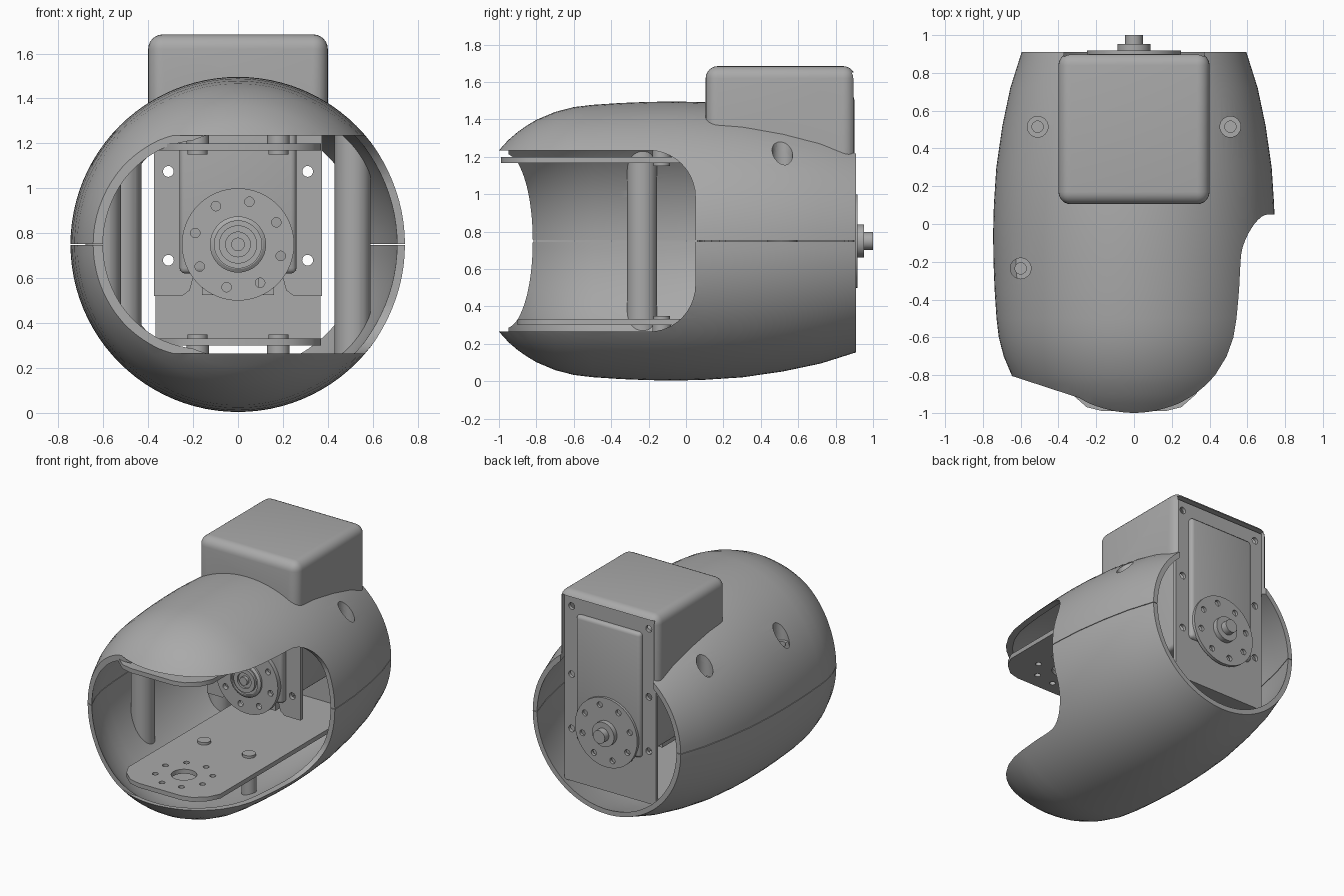
import bpy, bmesh, math
from math import sin, cos, pi, radians

if "Cube" in bpy.data.objects:
    bpy.data.objects.remove(bpy.data.objects["Cube"], do_unlink=True)

grey = bpy.data.materials.new("plain grey")
grey.use_nodes = True
grey.diffuse_color = (0.4, 0.4, 0.4, 1)
grey.node_tree.nodes["Principled BSDF"].inputs["Base Color"].default_value = (0.4, 0.4, 0.4, 1)

MID = 0.75  # height of the body axis


def finish(name, bm):
    bmesh.ops.remove_doubles(bm, verts=bm.verts, dist=1e-5)
    bmesh.ops.recalc_face_normals(bm, faces=bm.faces)
    mesh = bpy.data.meshes.new(name)
    bm.to_mesh(mesh)
    bm.free()
    mesh.materials.append(grey)
    obj = bpy.data.objects.new(name, mesh)
    bpy.context.collection.objects.link(obj)
    return obj


def prism(name, pts, axis, lo, hi):
    """Extrude a flat outline along an axis."""
    place = {"x": lambda a, b, t: (t, a, b),
             "y": lambda a, b, t: (a, t, b),
             "z": lambda a, b, t: (a, b, t)}[axis]
    bm = bmesh.new()
    low = [bm.verts.new(place(a, b, lo)) for a, b in pts]
    high = [bm.verts.new(place(a, b, hi)) for a, b in pts]
    bm.faces.new(low)
    bm.faces.new(high)
    n = len(pts)
    for i in range(n):
        j = (i + 1) % n
        bm.faces.new((low[i], low[j], high[j], high[i]))
    return finish(name, bm)


def circle(a, b, r, n=32):
    return [(a + r * cos(2 * pi * i / n), b + r * sin(2 * pi * i / n)) for i in range(n)]


def rounded(a0, a1, b0, b1, r, n=10):
    pts = []
    corners = ((a1 - r, b1 - r), (a0 + r, b1 - r), (a0 + r, b0 + r), (a1 - r, b0 + r))
    for k, (a, b) in enumerate(corners):
        for i in range(n + 1):
            t = (k + i / n) * pi / 2
            pts.append((a + r * cos(t), b + r * sin(t)))
    return pts


def box(name, x0, x1, y0, y1, z0, z1):
    return prism(name, [(x0, y0), (x1, y0), (x1, y1), (x0, y1)], "z", z0, z1)


def lathe(name, ring, n=96):
    """Turn a closed (radius, y) outline round the body axis."""
    bm = bmesh.new()
    rows = [[bm.verts.new((r * cos(2 * pi * i / n), y, MID + r * sin(2 * pi * i / n)))
             for i in range(n)] for r, y in ring]
    for k, row in enumerate(rows):
        nxt = rows[(k + 1) % len(rows)]
        if ring[k][0] == 0 and ring[(k + 1) % len(ring)][0] == 0:
            continue
        for i in range(n):
            j = (i + 1) % n
            bm.faces.new((row[i], row[j], nxt[j], nxt[i]))
    return finish(name, bm)


def apply(obj, mod):
    bpy.context.view_layer.objects.active = obj
    bpy.ops.object.modifier_apply(modifier=mod.name)


def boolean(obj, cutter, op="DIFFERENCE", keep=False):
    mod = obj.modifiers.new("cut", "BOOLEAN")
    mod.operation, mod.solver, mod.object = op, "EXACT", cutter
    apply(obj, mod)
    if not keep:
        bpy.data.objects.remove(cutter, do_unlink=True)


def bevel(obj, width, segments, test):
    bm = bmesh.new()
    bm.from_mesh(obj.data)
    edges = [e for e in bm.edges if test(e)]
    bmesh.ops.bevel(bm, geom=edges, offset=width, segments=segments, profile=0.5, affect="EDGES")
    bm.to_mesh(obj.data)
    bm.free()


def drill(obj, axis, spots, r, lo, hi):
    for a, b in spots:
        boolean(obj, prism("cutter", circle(a, b, r, 24), axis, lo, hi))


def bolt_ring(a, b, r):
    return [(a + r * cos(radians(30 + 45 * k)), b + r * sin(radians(30 + 45 * k))) for k in range(8)]


# Outer body shell
outline = [(.485, -1), (.54, -.95), (.583, -.9), (.618, -.85), (.648, -.8), (.69, -.7),
           (.716, -.6), (.728, -.5), (.738, -.35), (.744, -.2), (.746, -.05), (.742, .1),
           (.729, .3), (.697, .52), (.655, .72), (.595, .91)]


def offset(d):
    return [(r - d, y) for r, y in outline]


shell = lathe("body_shell", outline + offset(.035)[::-1])
inside = lathe("inside_cutter", [(0, -1)] + offset(.018) + [(0, .91)])
z0, z1 = MID - .485, MID + .485
boolean(shell, prism("cutter", rounded(-1.6, .05, z0, z1, .25), "x", -.05, 1))
boolean(shell, prism("cutter", [(-.9, -.722), (-.2, -.95), (.1, -.95), (.1, -1.3), (-.9, -1.3)],
                     "z", z0, z1))
boolean(shell, box("cutter", -1, 1, -1.2, 1.2, MID - .002, MID + .002))
cavity = box("cavity_cutter", -.37, .37, .14, 1.1, 1.0, 1.65)
boolean(shell, cavity, keep=True)

# Screw posts, trimmed to the shell and drilled from the top
post_spots = [(-.51, .515), (.51, .515), (-.6, -.235)]
for i, spot in enumerate(post_spots):
    post = prism(f"screw_post_{i + 1}", circle(*spot, .08), "z", .1, 1.4)
    boolean(post, inside, "INTERSECT", keep=True)
    drill(post, "z", [spot], .055, 1.12, 1.6)
    drill(post, "z", [spot], .03, .9, 1.6)
drill(shell, "z", post_spots, .055, 1.0, 1.6)

# Hood over the motor, open at the back and bottom
hood = box("motor_hood", -.4, .4, .105, .905, 1.0, 1.685)
bevel(hood, .065, 6, lambda e: max(v.co.z for v in e.verts) > 1.1)
boolean(hood, inside)
boolean(hood, cavity)

# Motor body and its mounting plates
motor = box("motor_body", -.26, .26, .13, .9, .62, 1.53)
bevel(motor, .025, 3, lambda e: True)
bolt_spots = [(s * .31, z) for s in (-1, 1) for z in (.68, 1.075, 1.57)]
back_plate = box("back_plate", -.368, .368, .845, .87, .3, 1.64)
drill(back_plate, "y", bolt_spots, .024, .8, .95)
for s, side in ((1, "left"), (-1, "right")):
    flange = prism(side + "_flange", [(s * .375, .52), (s * .375, 1.62), (s * .2, 1.62),
                                      (s * .2, .6), (s * .215, .545), (s * .25, .52)],
                   "y", .18, .21)
    drill(flange, "y", [p for p in bolt_spots if p[0] * s > 0], .024, .1, .3)
    box(side + "_motor_foot", s * .16, s * .09, .2, .5, .525, .63)

# Drive discs at both ends of the motor
for name, y0, y1 in (("front_disc", .1, .135), ("back_disc", .895, .918)):
    disc = prism(name, circle(0, MID, .25, 64), "y", y0, y1)
    drill(disc, "y", bolt_ring(0, MID, .197), .021, y0 - .1, y1 + .1)
lathe("front_hub", [(0, .12), (.125, .12), (.125, .085), (.11, .075), (.105, .075), (.105, .09),
                    (.085, .09), (.085, .07), (.055, .07), (.055, .085), (.03, .085),
                    (.03, .06), (0, .06)], 48)
lathe("back_hub_and_shaft", [(0, .91), (.088, .91), (.088, .953), (.047, .953),
                             (.047, 1), (0, 1)], 48)

# Upper and lower pivot plates with standoffs and screw heads
for name, s, front, back in (("lower", -1, -.9, .86), ("upper", 1, -.99, .09)):
    def level(near, far):
        return sorted((MID + s * near, MID + s * far))
    w = .37
    plate = prism(name + "_plate", [(-w, back), (-w, front + .17), (-.33, front + .09), (-.25, front + .02),
                                    (-.17, front), (.17, front), (.25, front + .02),
                                    (.33, front + .09), (w, front + .17), (w, back)],
                  "z", *level(.418, .45))
    centre = (0, front + .28)
    drill(plate, "z", [centre], .085, *level(.3, .6))
    drill(plate, "z", bolt_ring(*centre, .19), .02, *level(.3, .6))
    for x in (-.18, .18):
        prism(name + "_standoff", circle(x, -.13, .05), "z", *level(.44, .705))
        prism(name + "_screw_head", circle(x, -.13, .045), "z", *level(.4, .42))

# Smooth shading with sharp edges kept
for obj in list(bpy.context.collection.objects):
    if obj.type == "MESH" and grey.name in obj.data.materials:
        bpy.ops.object.select_all(action="DESELECT")
        obj.select_set(True)
        bpy.context.view_layer.objects.active = obj
        bpy.ops.object.shade_smooth_by_angle(angle=radians(30))
